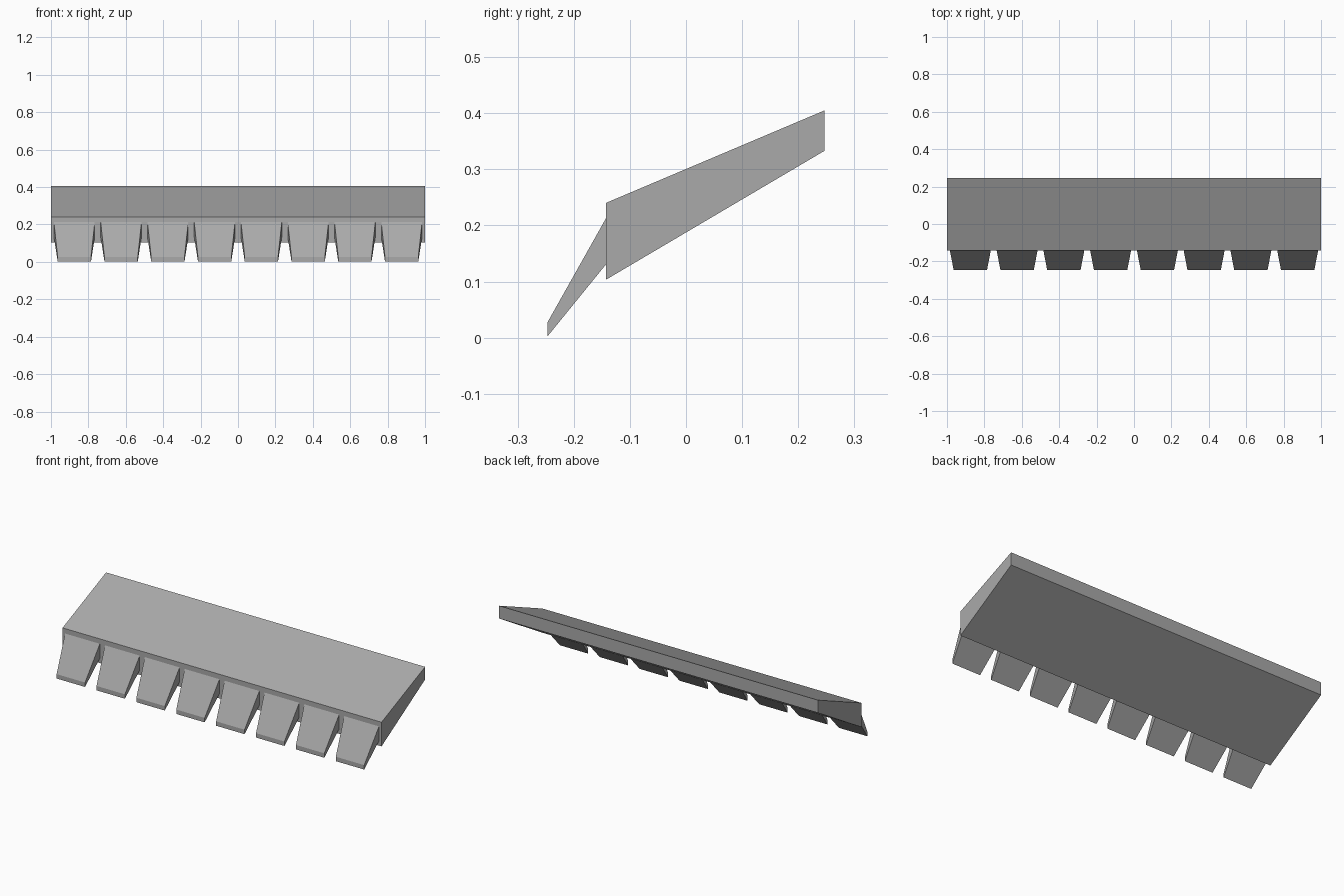
import bpy

cube = bpy.data.objects.get("Cube")
if cube:
    bpy.data.objects.remove(cube, do_unlink=True)

# Single steel grey material
GREY = (0.4, 0.4, 0.4, 1)
steel = bpy.data.materials.new("steel_grey")
steel.use_nodes = True
steel.diffuse_color = GREY
steel.node_tree.nodes["Principled BSDF"].inputs["Base Color"].default_value = GREY


def wedge(name, x, front, back):
    """Tapered block: each end is (y, half width, bottom z, top z)."""
    verts = []
    for y, half, low, high in (front, back):
        verts += [(x - half, y, low), (x + half, y, low),
                  (x + half, y, high), (x - half, y, high)]
    faces = [(0, 1, 2, 3), (7, 6, 5, 4)]
    faces += [(i, i + 4, (i + 1) % 4 + 4, (i + 1) % 4) for i in range(4)]
    mesh = bpy.data.meshes.new(name)
    mesh.from_pydata(verts, [], faces)
    mesh.materials.append(steel)
    obj = bpy.data.objects.new(name, mesh)
    bpy.context.collection.objects.link(obj)
    return obj


# Sloping blade, thicker at the front lip
LIP = -0.143
wedge("blade", 0, (LIP, 1, 0.103, 0.24), (0.247, 1, 0.333, 0.405))

# Row of digging teeth along the lip
TEETH = 8
for i in range(TEETH):
    x = (i - (TEETH - 1) / 2) * 0.25
    wedge(f"tooth_{i + 1}", x, (-0.247, 0.089, 0.002, 0.027),
          (LIP, 0.109, 0.13, 0.212))
